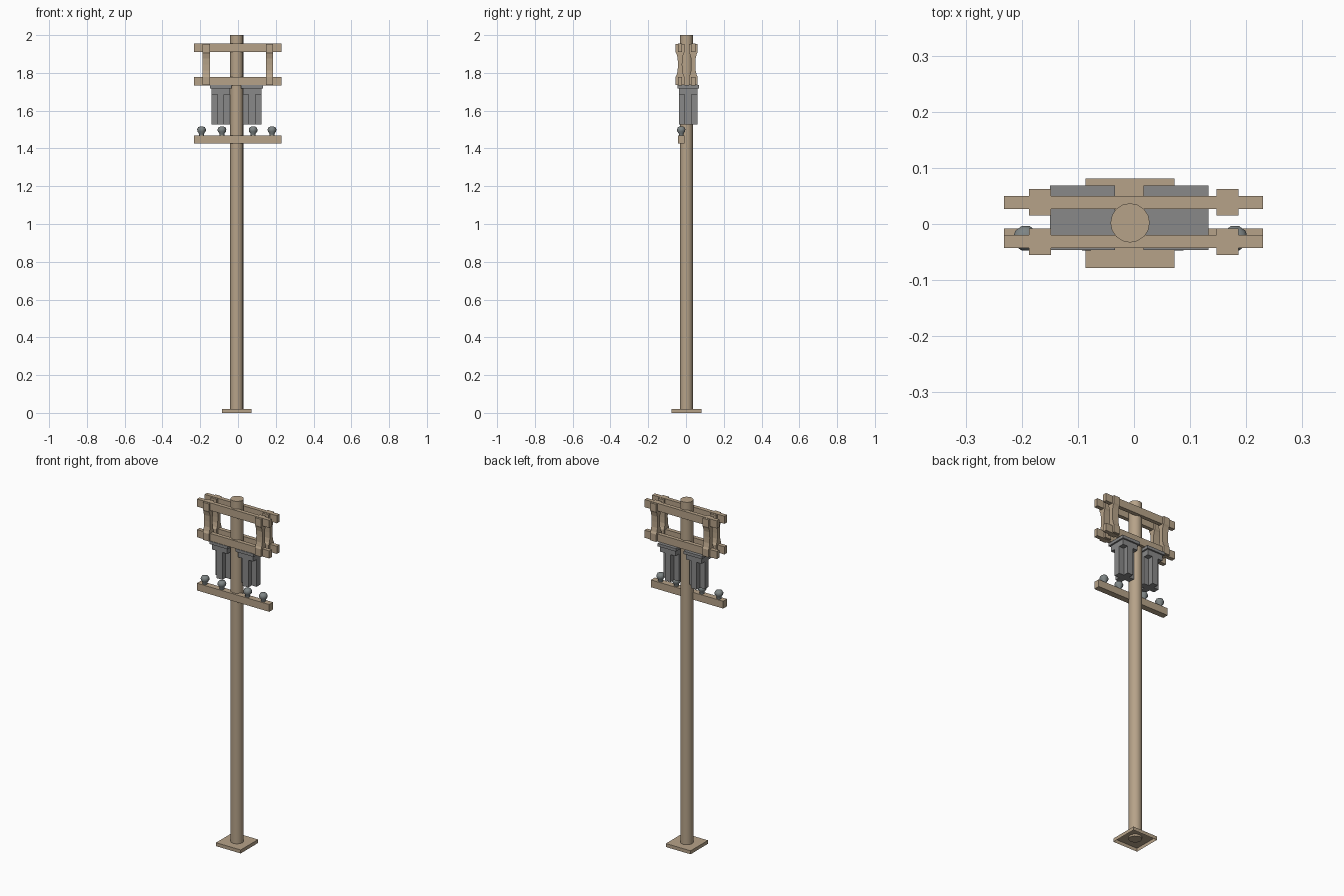
import bpy, bmesh, math

if "Cube" in bpy.data.objects:
    bpy.data.objects.remove(bpy.data.objects["Cube"])


def material(name, rgb):
    m = bpy.data.materials.new(name)
    m.diffuse_color = (*rgb, 1)
    m.use_nodes = True
    m.node_tree.nodes["Principled BSDF"].inputs["Base Color"].default_value = m.diffuse_color
    return m


wood = material("weathered wood", (0.47, 0.365, 0.25))
steel = material("grey metal", (0.25, 0.25, 0.25))
glass = material("insulator grey", (0.21, 0.235, 0.235))


def finish(name, bm, mat, smooth=False):
    bmesh.ops.recalc_face_normals(bm, faces=bm.faces)
    me = bpy.data.meshes.new(name)
    bm.to_mesh(me)
    bm.free()
    me.materials.append(mat)
    ob = bpy.data.objects.new(name, me)
    bpy.context.collection.objects.link(ob)
    if smooth:
        bpy.context.view_layer.objects.active = ob
        ob.select_set(True)
        bpy.ops.object.shade_smooth_by_angle(angle=math.radians(40))
        ob.select_set(False)
    return ob


def box(name, x, y, z, mat, open_bottom=False):
    bm = bmesh.new()
    bmesh.ops.create_cube(bm, size=1)
    for v in bm.verts:
        v.co = [r[0] if c < 0 else r[1] for r, c in zip((x, y, z), v.co)]
    if open_bottom:
        low = [f for f in bm.faces if f.calc_center_median().z < z[0] + 1e-5]
        bmesh.ops.delete(bm, geom=low, context='FACES')
    return finish(name, bm, mat)


def prism(name, points, offset, mat):
    """Extrude a flat outline of 3D points along an offset."""
    bm = bmesh.new()
    face = bm.faces.new([bm.verts.new(p) for p in points])
    ext = bmesh.ops.extrude_face_region(bm, geom=[face], use_keep_orig=True)
    new = [g for g in ext["geom"] if isinstance(g, bmesh.types.BMVert)]
    bmesh.ops.translate(bm, verts=new, vec=offset)
    return finish(name, bm, mat)


def lathe(name, centre, profile, sides, mat):
    """Stack of rings from (radius, z) pairs with capped ends."""
    bm = bmesh.new()
    rings = []
    for r, z in profile:
        rings.append([bm.verts.new((centre[0] + r * math.cos(2 * math.pi * i / sides),
                                    centre[1] + r * math.sin(2 * math.pi * i / sides), z))
                      for i in range(sides)])
    for a, b in zip(rings, rings[1:]):
        for i in range(sides):
            j = (i + 1) % sides
            bm.faces.new((a[i], a[j], b[j], b[i]))
    bm.faces.new(rings[0])
    bm.faces.new(rings[-1])
    return finish(name, bm, mat, True)


# Pole and its hollow foot plate
lathe("pole", (-0.007, 0.002), [(0.035, 0.01), (0.035, 2.0)], 16, wood)
box("base_plate", (-0.086, 0.072), (-0.078, 0.081), (0, 0.02), wood, True)

# Paired upper crossarms and the waisted posts joining them
for side, yc in (("front", -0.0315), ("back", 0.0385)):
    for level, z in (("top", (1.911, 1.955)), ("middle", (1.734, 1.778))):
        box(f"{side}_{level}_crossarm", (-0.232, 0.23),
            (yc - 0.0115, yc + 0.0115), z, wood)
    half = [(0.0235, 1.736), (0.0235, 1.779), (0.018, 1.789), (0.0125, 1.812),
            (0.0115, 1.8445), (0.0125, 1.877), (0.018, 1.900),
            (0.0235, 1.910), (0.0235, 1.953)]
    for end, x in (("left", -0.187), ("right", 0.147)):
        outline = [(x, yc + w, z) for w, z in half]
        outline += [(x, yc - w, z) for w, z in reversed(half)]
        prism(f"{side}_{end}_post", outline, (0.039, 0, 0), wood)

# Lower crossarm
box("lower_crossarm", (-0.232, 0.23), (-0.043, -0.008), (1.426, 1.468), wood)

# Hanging transformers: plate, cap and cross-shaped body
for end, xc in (("left", -0.0915), ("right", 0.0745)):
    yc, w, n = 0.011, 0.049, 0.018
    box(f"{end}_transformer_plate", (xc - 0.058, xc + 0.058),
        (yc - 0.057, yc + 0.058), (1.718, 1.735), steel)
    box(f"{end}_transformer_cap", (xc - w, xc + w), (yc - w, yc + w),
        (1.686, 1.718), steel)
    cross = [(n, -w), (n, -n), (w, -n), (w, n), (n, n), (n, w),
             (-n, w), (-n, n), (-w, n), (-w, -n), (-n, -n), (-n, -w)]
    prism(f"{end}_transformer_body", [(xc + x, yc + y, 1.528) for x, y in cross],
          (0, 0, 0.158), steel)

# Insulators on the lower crossarm
for i, x in enumerate((-0.193, -0.085, 0.08, 0.18)):
    lathe(f"insulator_{i + 1}", (x, -0.0255),
          [(0.013, 1.466), (0.013, 1.478), (0.022, 1.49), (0.023, 1.502),
           (0.018, 1.512), (0.009, 1.516)], 10, glass)
